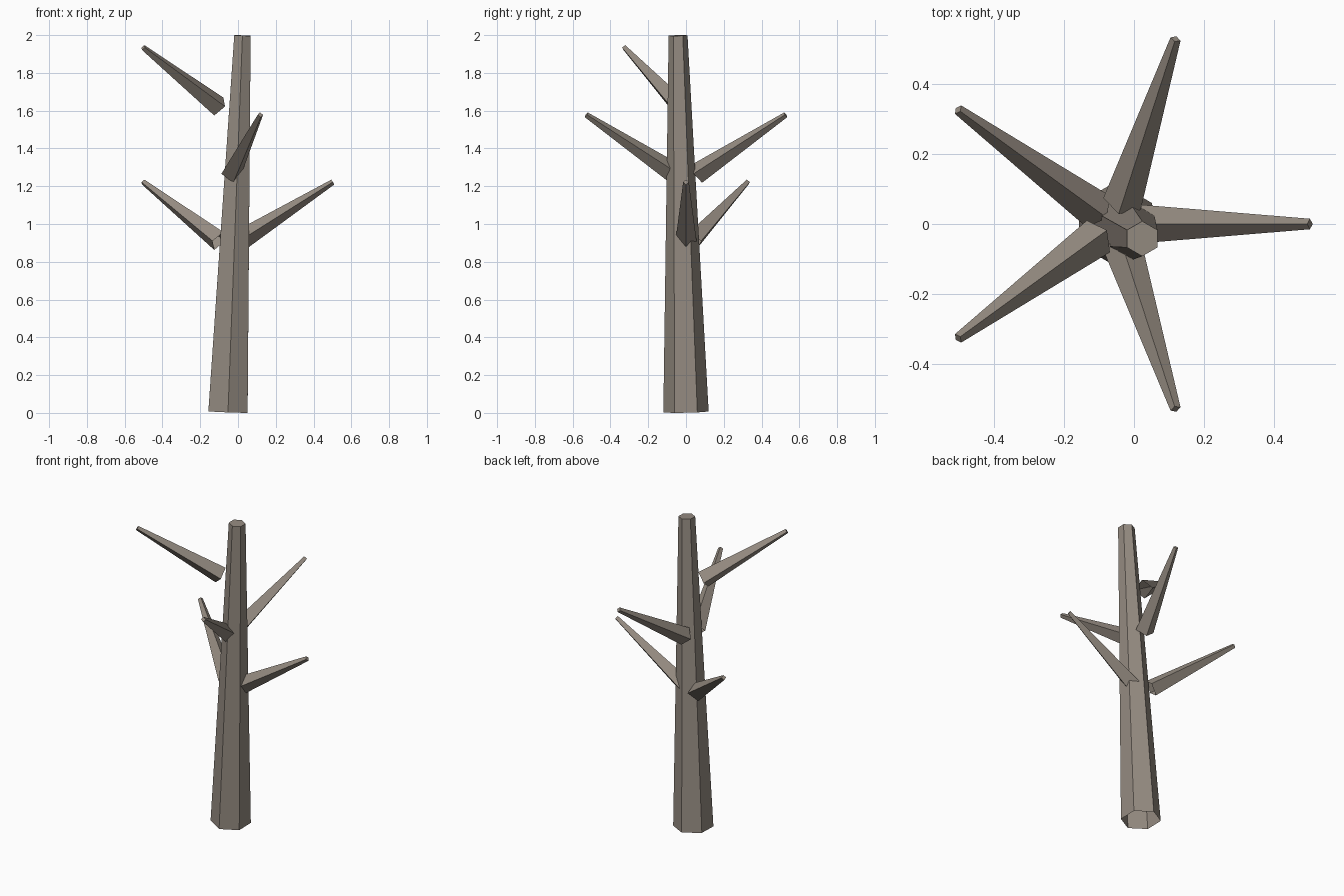
import bpy, bmesh, math
from mathutils import Vector

if "Cube" in bpy.data.objects:
    bpy.data.objects.remove(bpy.data.objects["Cube"])


def tapered_limb(name, start, end, r0, r1, sides, ref):
    """Faceted limb along start-end, open at the root and capped at the tip."""
    start, end = Vector(start), Vector(end)
    d = (end - start).normalized()
    side = Vector(ref).cross(d).normalized()
    up = d.cross(side)
    bm = bmesh.new()
    rings = []
    for c, r in ((start, r0), (end, r1)):
        ring = []
        for i in range(sides):
            a = math.pi / 2 + 2 * math.pi * i / sides
            ring.append(bm.verts.new(c + r * (math.cos(a) * side + math.sin(a) * up)))
        rings.append(ring)
    for i in range(sides):
        j = (i + 1) % sides
        bm.faces.new((rings[0][i], rings[0][j], rings[1][j], rings[1][i]))
    bm.faces.new(rings[1])
    mesh = bpy.data.meshes.new(name)
    bm.to_mesh(mesh)
    bm.free()
    ob = bpy.data.objects.new(name, mesh)
    bpy.context.collection.objects.link(ob)
    mat = bark
    mesh.materials.append(mat)
    return ob


bark = bpy.data.materials.new("bark")
bark.diffuse_color = (0.30, 0.26, 0.22, 1)
bark.use_nodes = True
bark.node_tree.nodes["Principled BSDF"].inputs["Base Color"].default_value = bark.diffuse_color

# Leaning six-sided trunk
CX = -0.053
tapered_limb("trunk", (CX, 0, 0.005), (0.0235, -0.042, 1.998), 0.12, 0.05, 6, (0, 1, 0))

# Five four-sided branches fanned around the trunk at three heights
for k, z in enumerate((0.91, 1.266, 0.91, 1.622, 1.266)):
    a = math.radians(72 * k)
    c, s = math.cos(a), math.sin(a)
    tapered_limb(f"branch_{k + 1}",
                 (CX + 0.06 * c, 0.06 * s, z),
                 (CX + 0.555 * c, 0.555 * s, z + 0.312),
                 0.056, 0.015, 4, (0, 0, 1))
